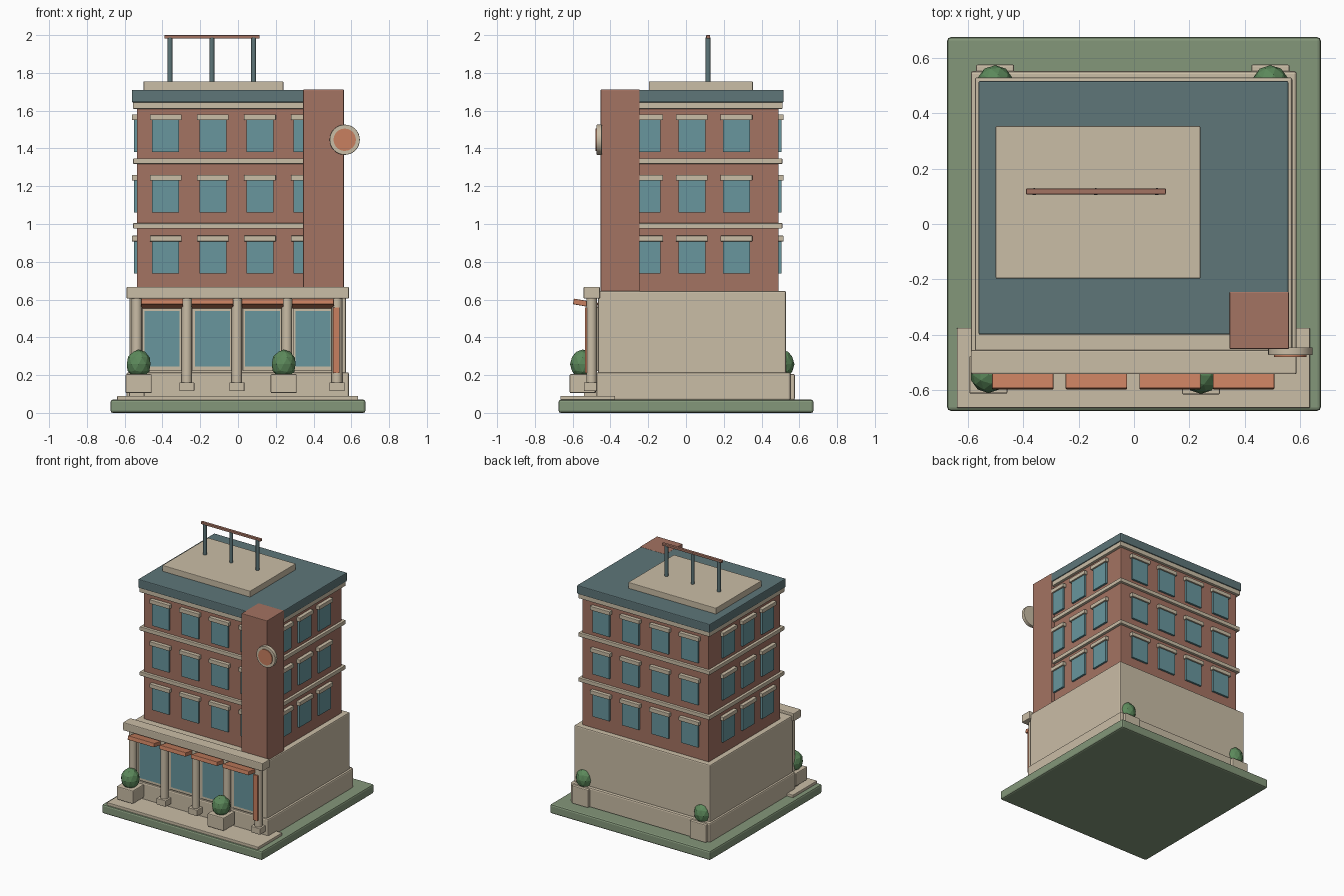
import bpy, bmesh, math
from mathutils import Matrix

if "Cube" in bpy.data.objects:
    bpy.data.objects.remove(bpy.data.objects["Cube"], do_unlink=True)


def material(name, rgb):
    lin = [(c / 255 / 12.92) if c < 11 else ((c / 255 + 0.055) / 1.055) ** 2.4 for c in rgb]
    m = bpy.data.materials.new(name)
    m.use_nodes = True
    m.diffuse_color = (*lin, 1)
    m.node_tree.nodes["Principled BSDF"].inputs["Base Color"].default_value = (*lin, 1)
    return m


CREAM = material("cream stone", (202, 189, 166))
BRICK = material("red brick", (164, 115, 98))
GLASS = material("blue glass", (104, 150, 157))
SLATE = material("slate roof", (94, 118, 121))
ORANGE = material("orange trim", (200, 128, 96))
GRASS = material("grass", (132, 151, 122))
LEAF = material("leaf green", (92, 137, 91))


def finish(bm, name, mat, bevel=0.0):
    me = bpy.data.meshes.new(name)
    bm.to_mesh(me)
    bm.free()
    me.materials.append(mat)
    ob = bpy.data.objects.new(name, me)
    bpy.context.collection.objects.link(ob)
    if bevel:
        b = ob.modifiers.new("soft edges", 'BEVEL')
        b.width, b.segments, b.limit_method = bevel, 2, 'ANGLE'
    return ob


def box(name, mat, x, y, z, bevel=0.004):
    """Box from (min, max) ranges on each axis."""
    bm = bmesh.new()
    bmesh.ops.create_cube(bm, size=1)
    for v in bm.verts:
        for i, (a, b) in enumerate((x, y, z)):
            v.co[i] = (a + b) / 2 + v.co[i] * (b - a)
    return finish(bm, name, mat, bevel)


def around(c, half):
    return (c - half, c + half)


def cylinder(name, mat, r, depth, loc, sides=16, along_y=False, bevel=0.0):
    bm = bmesh.new()
    bmesh.ops.create_cone(bm, cap_ends=True, segments=sides, radius1=r, radius2=r, depth=depth)
    for f in bm.faces:
        f.smooth = len(f.verts) == 4
    for e in bm.edges:
        e.smooth = all(len(f.verts) == 4 for f in e.link_faces)
    rot = Matrix.Rotation(math.pi / 2, 4, 'X') if along_y else Matrix.Identity(4)
    bm.transform(Matrix.Translation(loc) @ rot)
    return finish(bm, name, mat, bevel)


# Site
box("lawn", GRASS, (-0.675, 0.675), (-0.675, 0.675), (0, 0.07), 0.012)
box("pavement", CREAM, (-0.64, 0.636), (-0.665, -0.375), (0.06, 0.09))

# Ground floor
box("plinth", CREAM, (-0.59, 0.588), (-0.475, 0.553), (0.065, 0.215), 0.01)
box("ground_floor", CREAM, (-0.575, 0.572), (-0.465, 0.53), (0.2, 0.645), 0.008)
box("front_beam", CREAM, (-0.59, 0.588), (-0.543, -0.455), (0.605, 0.667), 0.006)

# Shop windows with awnings above
for i in range(4):
    x = -0.402 + i * 0.266
    box("shop_window_frame", CREAM, around(x, 0.105), (-0.475, -0.46), (0.222, 0.56), 0.003)
    box("shop_window_glass", GLASS, around(x, 0.0925), (-0.48, -0.46), (0.245, 0.54), 0)
    awning = box("awning", ORANGE, around(0, 0.111), around(0, 0.065), around(0, 0.015))
    awning.location = (x, -0.532, 0.579)
    awning.rotation_euler.x = math.radians(-10)

# Colonnade
for i in range(5):
    x = -0.536 + i * 0.265
    box("column_base", CREAM, around(x, 0.04), (-0.54, -0.46), (0.085 if i == 0 else 0.115, 0.162))
    cylinder("column", CREAM, 0.028, 0.455, (x, -0.5, 0.385))
box("door_banner", ORANGE, around(0.52, 0.018), (-0.535, -0.522), (0.21, 0.558), 0.002)

# Upper storeys
X, Y = (-0.535, 0.531), (-0.373, 0.49)
box("brick_body", BRICK, X, Y, (0.63, 1.65))


def band(name, mat, grow, z, bevel=0.004):
    box(name, mat, (X[0] - grow, X[1] + grow), (Y[0] - grow, Y[1] + grow), z, bevel)


for z in (0.975, 1.318):
    band("string_course", CREAM, 0.02, (z, z + 0.03))
band("cornice", CREAM, 0.021, (1.61, 1.646))
band("roof", SLATE, 0.027, (1.644, 1.71), 0.006)


def window(centre, z, axis, wall, out):
    """Glass pane and lintel standing out from a wall."""
    def plate(name, mat, half, proud, zr, bevel):
        across, depth = around(centre, half), sorted((wall - out * 0.02, wall + out * proud))
        xr, yr = (across, depth) if axis == 'x' else (depth, across)
        box(name, mat, xr, yr, zr, bevel)
    plate("window_glass", GLASS, 0.071, 0.015, (z, z + 0.172), 0)
    plate("window_lintel", CREAM, 0.084, 0.027, (z + 0.17, z + 0.2), 0.003)


for z in (0.738, 1.06, 1.38):
    for x in (-0.383, -0.133, 0.116, 0.365):
        window(x, z, 'x', Y[0], -1)
        window(x, z, 'x', Y[1], 1)
    for y in (-0.205, 0.031, 0.267):
        window(y, z, 'y', X[0], -1)
        window(y, z, 'y', X[1], 1)

# Corner tower with round sign
box("corner_tower", BRICK, (0.345, 0.56), (-0.452, -0.245), (0.64, 1.712))
cylinder("sign_ring", CREAM, 0.08, 0.028, (0.565, -0.46, 1.446), 32, True, 0.003)
cylinder("sign_disc", ORANGE, 0.059, 0.012, (0.565, -0.474, 1.446), 32, True)

# Rooftop platform and frame
box("roof_platform", CREAM, (-0.5, 0.24), (-0.197, 0.354), (1.7, 1.755))
for x in (-0.36, -0.138, 0.083):
    cylinder("roof_post", SLATE, 0.013, 0.24, (x, 0.117, 1.868), 12)
box("roof_rail", BRICK, (-0.39, 0.115), (0.107, 0.128), (1.982, 2.0), 0.003)

# Planters with faceted shrubs
for x, y in ((-0.526, -0.545), (0.242, -0.548), (-0.502, 0.508), (0.493, 0.508)):
    box("planter", CREAM, around(x, 0.069), around(y, 0.068), (0.07 if y > 0 else 0.105, 0.205), 0.006)
    bm = bmesh.new()
    bmesh.ops.create_icosphere(bm, subdivisions=2, radius=1)
    bm.transform(Matrix.Translation((x, y, 0.258)) @ Matrix.Diagonal((0.066, 0.066, 0.077, 1)))
    finish(bm, "shrub", LEAF)
